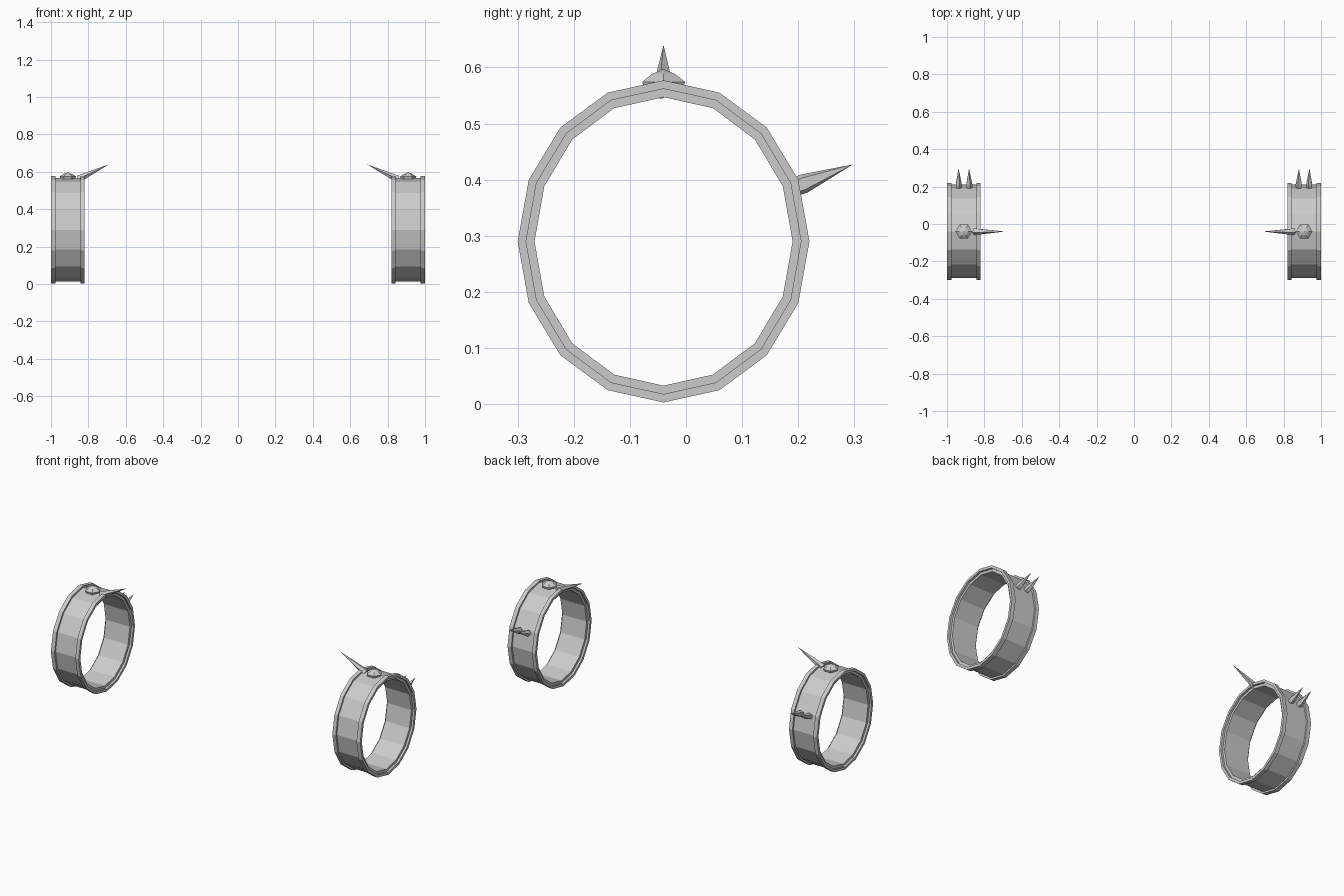
import bpy, bmesh, math
from mathutils import Vector

if "Cube" in bpy.data.objects:
    bpy.data.objects.remove(bpy.data.objects["Cube"])

CY, CZ = -0.04, 0.29      # ring centre
RY, RZ = 0.26, 0.287      # outer half-sizes of the oval
SIDES = 16


def finish(name, bm):
    """Turn a bmesh into an object mirrored to the other wrist band."""
    bmesh.ops.recalc_face_normals(bm, faces=bm.faces)
    me = bpy.data.meshes.new(name)
    bm.to_mesh(me)
    bm.free()
    ob = bpy.data.objects.new(name, me)
    bpy.context.collection.objects.link(ob)
    ob.modifiers.new("Mirror", 'MIRROR').use_axis[0] = True
    return ob


def hoop(name, x0, x1, d0, d1):
    """Oval hoop with a rectangular section; d is the inset from the outer oval."""
    bm = bmesh.new()
    section = [(x0, d0), (x1, d0), (x1, d1), (x0, d1)]
    rings = []
    for i in range(SIDES):
        a = 2 * math.pi * i / SIDES
        rings.append([bm.verts.new((x, CY + (RY - d) * math.sin(a),
                                    CZ + (RZ - d) * math.cos(a))) for x, d in section])
    for i in range(SIDES):
        p, q = rings[i], rings[(i + 1) % SIDES]
        for j in range(4):
            k = (j + 1) % 4
            bm.faces.new((p[j], p[k], q[k], q[j]))
    return finish(name, bm)


def spike(name, base, tip, levels, sides):
    """Pointed shape along base-tip; levels are (fraction along, radius)."""
    base, tip = Vector(base), Vector(tip)
    axis = tip - base
    rot = axis.to_track_quat('Z', 'Y')
    bm = bmesh.new()
    rings = []
    for t, r in levels:
        rings.append([bm.verts.new(base + axis * t + rot @ Vector(
            (r * math.cos(2 * math.pi * i / sides), r * math.sin(2 * math.pi * i / sides), 0)))
            for i in range(sides)])
    top = bm.verts.new(tip)
    bm.faces.new(rings[0])
    for i in range(sides):
        k = (i + 1) % sides
        for p, q in zip(rings, rings[1:]):
            bm.faces.new((p[i], p[k], q[k], q[i]))
        bm.faces.new((rings[-1][i], rings[-1][k], top))
    return finish(name, bm)


# Band with a raised rim on each edge
hoop("band", 0.832, 0.988, 0.010, 0.030)
hoop("inner_rim", 0.82, 0.842, 0.0, 0.015)
hoop("outer_rim", 0.976, 1.0, 0.0, 0.015)

# Long spike leaning inwards from the top
spike("long_spike", (0.855, CY, 0.561), (0.69, CY, 0.64), [(0, 0.020)], 5)

# Low faceted stud on top
spike("stud", (0.91, CY, 0.562), (0.91, CY, 0.597),
      [(0, 0.040), (0.35, 0.044), (0.75, 0.024)], 6)

# Pair of small spikes at the back
for name, x in (("back_spike_inner", 0.882), ("back_spike_outer", 0.938)):
    spike(name, (x, 0.195, 0.387), (x, 0.297, 0.427), [(0, 0.017), (0.15, 0.018)], 5)
